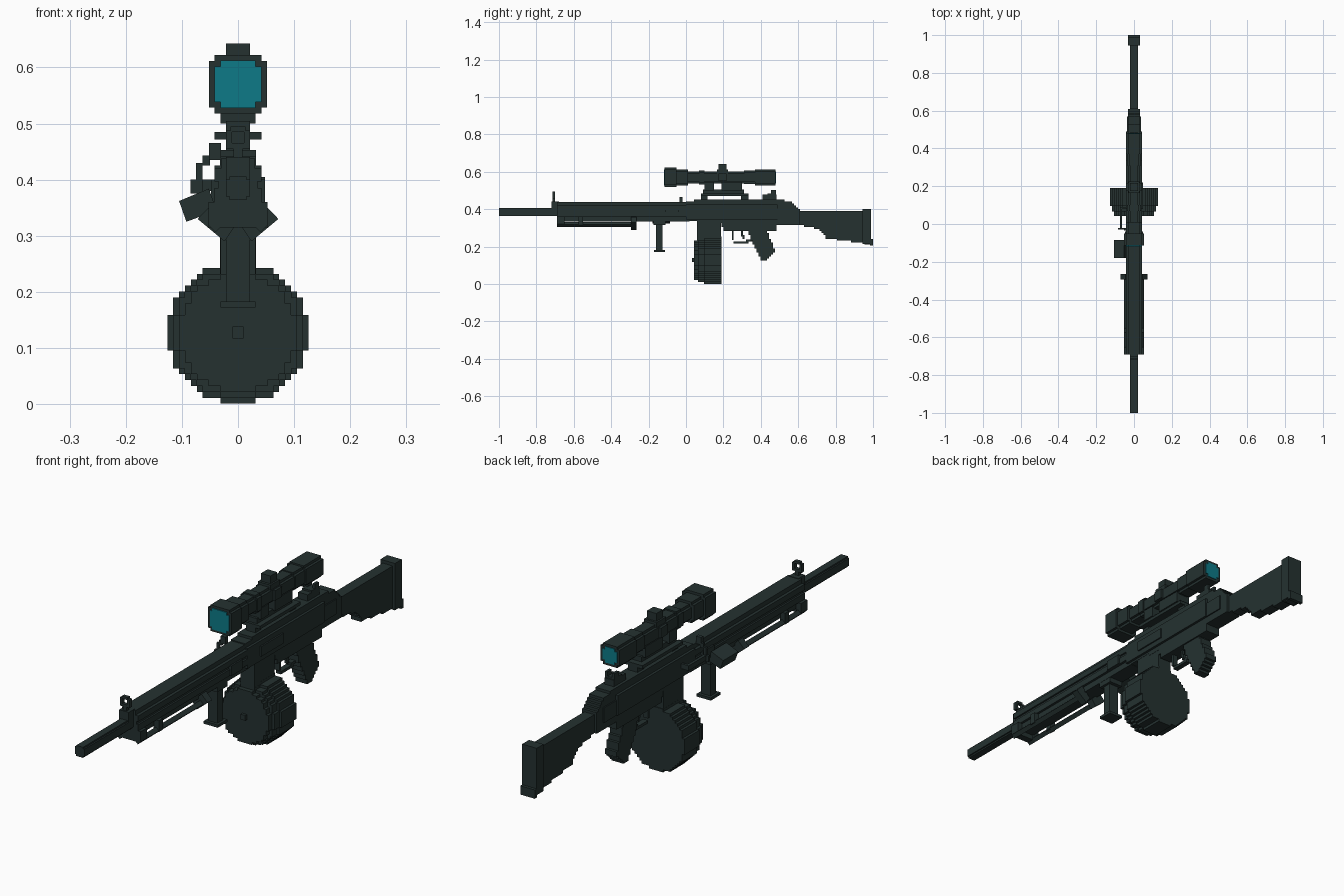
import bpy, bmesh, math

V = 2 / 190  # block size of the stepped style


def material(name, rgb):
    m = bpy.data.materials.new(name)
    m.diffuse_color = (*rgb, 1)
    return m


GUNMETAL = material("dark_gunmetal", (0.018, 0.031, 0.030))
TEAL = material("teal_glass", (0.004, 0.195, 0.245))


def part(name, solids, mat=GUNMETAL):
    """Join extruded outlines (outline, axis, lo, hi) into one object."""
    bm = bmesh.new()
    for outline, axis, lo, hi in solids:
        place = (lambda a, b, t: (t, a, b)) if axis == "x" else (lambda a, b, t: (a, t, b))
        near = [bm.verts.new(place(a, b, lo)) for a, b in outline]
        far = [bm.verts.new(place(a, b, hi)) for a, b in outline]
        bm.faces.new(near)
        bm.faces.new(far[::-1])
        n = len(near)
        for i in range(n):
            j = (i + 1) % n
            bm.faces.new((near[j], near[i], far[i], far[j]))
    bmesh.ops.recalc_face_normals(bm, faces=bm.faces)
    mesh = bpy.data.meshes.new(name)
    bm.to_mesh(mesh)
    bm.free()
    mesh.materials.append(mat)
    ob = bpy.data.objects.new(name, mesh)
    bpy.context.collection.objects.link(ob)
    return ob


def box(x0, x1, y0, y1, z0, z1):
    return ([(x0, z0), (x1, z0), (x1, z1), (x0, z1)], "y", y0, y1)


def mid(w, y0, y1, z0, z1):
    return box(-w, w, y0, y1, z0, z1)


def line(points):
    def f(a):
        for (a0, b0), (a1, b1) in zip(points, points[1:]):
            if a <= a1:
                return b0 + (b1 - b0) * (a - a0) / (a1 - a0)
        return points[-1][1]
    return f


def stairs(a0, a1, top, bottom, origin=0):
    """Blocky outline between two height functions."""
    n = max(1, round((a1 - a0) / V))
    w = (a1 - a0) / n
    snap = lambda z: origin + round((z - origin) / V) * V

    def edge(f):
        pts = []
        for i in range(n):
            z = snap(f(a0 + (i + 0.5) * w))
            if pts and abs(pts[-1][1] - z) < 1e-6:
                pts[-1] = (a0 + (i + 1) * w, z)
            else:
                pts += [(a0 + i * w, z), (a0 + (i + 1) * w, z)]
        return pts
    return edge(top) + edge(bottom)[::-1]


def side(w, a0, a1, top, bottom):
    return (stairs(a0, a1, line(top), line(bottom)), "x", -w, w)


def disc(r, y0, y1, cz):
    h = lambda x: math.sqrt(max(0, r * r - x * x))
    return (stairs(-r, r, lambda x: cz + h(x), lambda x: cz - h(x), cz), "y", y0, y1)


def notched(r, y0, y1, cz, c=V):
    """Square section with its corners cut by one block."""
    q = r - c
    pts = [(-r, -q), (-q, -q), (-q, -r), (q, -r), (q, -q), (r, -q),
           (r, q), (q, q), (q, r), (-q, r), (-q, q), (-r, q)]
    return ([(x, cz + z) for x, z in pts], "y", y0, y1)


# Barrel and front sight
part("barrel", [notched(0.021, -1, -0.6, 0.385, 0.006)])
part("front_sight", [mid(0.021, -0.72, -0.68, 0.40, 0.44), mid(0.008, -0.715, -0.70, 0.44, 0.455),
                     mid(0.021, -0.715, -0.70, 0.455, 0.465), mid(0.013, -0.715, -0.70, 0.485, 0.495),
                     box(-0.021, -0.011, -0.715, -0.70, 0.465, 0.488),
                     box(0.011, 0.021, -0.715, -0.70, 0.465, 0.488)])

# Handguard in ridged layers
part("handguard", [mid(0.032, -0.69, 0.02, 0.335, 0.36), mid(0.042, -0.69, 0.02, 0.36, 0.385),
                   mid(0.035, -0.69, 0.02, 0.385, 0.397), mid(0.042, -0.69, 0.02, 0.397, 0.42),
                   mid(0.030, -0.69, 0.02, 0.42, 0.438)])

# Folded bipod legs with feet, mirrored
bipod = [mid(0.035, -0.69, -0.66, 0.315, 0.34)]
for s in (-1, 1):
    leg = [(0.04, 0.306), (0.053, 0.319), (0.040, 0.332), (0.027, 0.319)]
    foot = [(0.024, 0.29), (0.072, 0.33), (0.045, 0.358), (0.005, 0.318)]
    bipod += [([(s * x, z) for x, z in leg], "y", -0.69, -0.28),
              ([(s * x, z) for x, z in foot], "y", -0.295, -0.265),
              box(s * 0.03, s * 0.053, -0.69, -0.65, 0.32, 0.36),
              box(s * 0.03, s * 0.053, -0.575, -0.55, 0.315, 0.36)]
part("bipod", bipod)

# Foregrip
part("foregrip", [mid(0.021, -0.16, -0.125, 0.18, 0.34), mid(0.031, -0.172, -0.112, 0.172, 0.183),
                  mid(0.031, -0.175, -0.11, 0.315, 0.345)])

# Tilted light box on the left
part("side_light", [([(-0.105, 0.362), (-0.092, 0.325), (-0.038, 0.345), (-0.052, 0.384)],
                     "y", -0.18, -0.085)])

# Folded carry handle on the left
part("carry_handle", [box(-0.085, -0.063, -0.03, -0.02, 0.375, 0.40),
                      box(-0.075, -0.063, -0.03, -0.02, 0.40, 0.43),
                      box(-0.063, -0.05, -0.03, -0.02, 0.425, 0.443),
                      box(-0.052, -0.03, -0.035, -0.02, 0.435, 0.465),
                      box(-0.075, -0.063, -0.03, 0.09, 0.38, 0.40),
                      box(-0.075, -0.04, 0.08, 0.09, 0.38, 0.40)])

# Receiver: narrow core, wide side plates and sloping rear
part("receiver", [side(0.032, 0.0, 0.61,
                       [(0, 0.438), (0.08, 0.455), (0.50, 0.455), (0.56, 0.44), (0.61, 0.40)],
                       [(0, 0.335), (0.19, 0.33), (0.20, 0.285), (0.48, 0.285), (0.49, 0.32), (0.61, 0.315)]),
                  mid(0.042, 0.0, 0.49, 0.345, 0.425), mid(0.037, 0.49, 0.57, 0.345, 0.405),
                  mid(0.048, -0.11, -0.04, 0.36, 0.40)])
part("ejection_cover", [box(0.04, 0.048, 0.08, 0.22, 0.365, 0.405)])

# Magazine drum, tapering to the front
part("magazine_drum", [disc(0.126, 0.095, 0.19, 0.127), disc(0.116, 0.065, 0.095, 0.127),
                       disc(0.105, 0.042, 0.065, 0.127), mid(0.01, 0.031, 0.042, 0.117, 0.138)])
part("magazine_neck", [mid(0.031, 0.06, 0.187, 0.22, 0.345)])

# Trigger, guard and pistol grip
part("trigger_guard", [mid(0.011, 0.245, 0.255, 0.235, 0.29), mid(0.011, 0.255, 0.335, 0.217, 0.228),
                       mid(0.011, 0.32, 0.36, 0.228, 0.238)])
part("trigger", [mid(0.006, 0.295, 0.305, 0.255, 0.29), mid(0.006, 0.302, 0.313, 0.24, 0.262)])
part("pistol_grip", [side(0.026, 0.335, 0.475, [(0.335, 0.30), (0.425, 0.30), (0.475, 0.18)],
                          [(0.335, 0.27), (0.40, 0.13), (0.425, 0.12), (0.475, 0.17)])])

# Stock and butt plate
part("stock", [side(0.022, 0.60, 0.985, [(0.6, 0.395), (0.985, 0.385)],
                    [(0.6, 0.316), (0.715, 0.295), (0.75, 0.245), (0.84, 0.232), (0.985, 0.212)])])
part("butt_plate", [mid(0.032, 0.945, 0.988, 0.215, 0.402), mid(0.032, 0.985, 1.0, 0.205, 0.24)])

# Scope mount with a gap over the receiver
part("scope_mount", [mid(0.042, 0.08, 0.335, 0.472, 0.485), mid(0.021, 0.08, 0.115, 0.44, 0.475),
                     mid(0.021, 0.295, 0.335, 0.44, 0.475), mid(0.021, 0.09, 0.31, 0.483, 0.505),
                     mid(0.031, 0.10, 0.15, 0.50, 0.545), mid(0.031, 0.19, 0.30, 0.50, 0.545)])

# Scope body and turrets
part("scope", [notched(0.052, -0.114, -0.05, 0.57), notched(0.042, -0.05, 0.01, 0.57),
               notched(0.032, 0.01, 0.31, 0.57), notched(0.037, 0.07, 0.10, 0.57),
               notched(0.036, 0.31, 0.37, 0.57), notched(0.042, 0.37, 0.479, 0.57)])
part("scope_turrets", [mid(0.021, 0.175, 0.217, 0.59, 0.643), mid(0.028, 0.165, 0.225, 0.58, 0.612),
                       mid(0.042, 0.175, 0.217, 0.55, 0.59)])
part("front_lens", [notched(0.042, -0.118, -0.112, 0.57)], TEAL)
part("rear_lens", [notched(0.032, 0.477, 0.482, 0.57)], TEAL)

# Rear sight
part("rear_sight", [mid(0.021, 0.41, 0.485, 0.45, 0.478), mid(0.021, 0.435, 0.48, 0.475, 0.485),
                    box(-0.021, -0.01, 0.455, 0.48, 0.48, 0.503), box(0.01, 0.021, 0.455, 0.48, 0.48, 0.503)])
